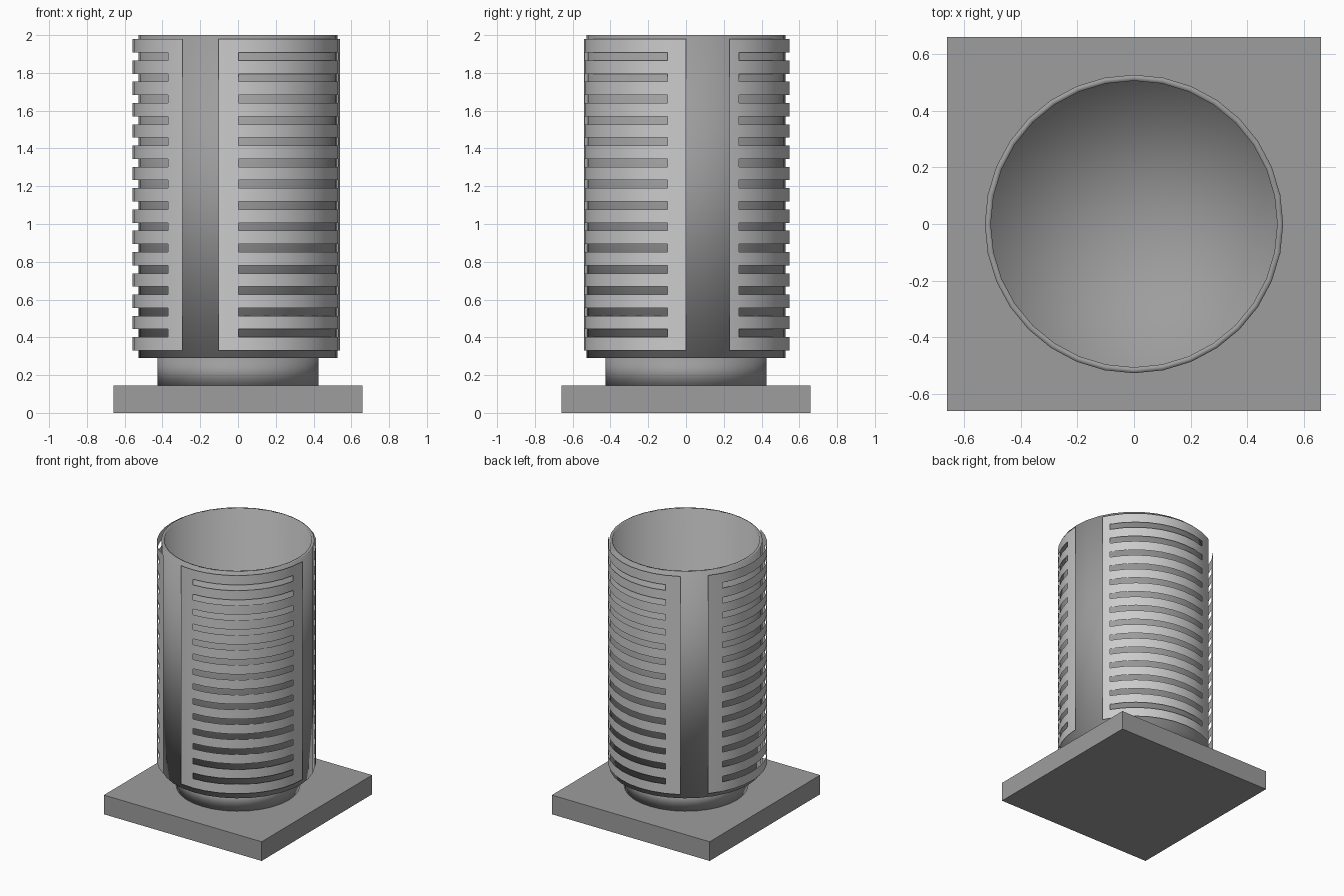
import bpy, bmesh
from math import sin, cos, pi, radians

if "Cube" in bpy.data.objects:
    bpy.data.objects.remove(bpy.data.objects["Cube"])

# Darker grey for the body; the slotted sheets stay default grey
dark = bpy.data.materials.new("dark_grey")
dark.diffuse_color = (0.34, 0.34, 0.34, 1)
dark.use_nodes = True
dark.node_tree.nodes["Principled BSDF"].inputs["Base Color"].default_value = dark.diffuse_color


def finish(name, bm, material=None):
    mesh = bpy.data.meshes.new(name)
    bm.to_mesh(mesh)
    bm.free()
    if material:
        mesh.materials.append(material)
    obj = bpy.data.objects.new(name, mesh)
    bpy.context.collection.objects.link(obj)
    return obj


def lathe(name, profile, sides=32):
    """Revolve (radius, z) points round z, cap both ends, shade fully smooth."""
    bm = bmesh.new()
    rings = [[bm.verts.new((r * cos(2 * pi * i / sides), r * sin(2 * pi * i / sides), z))
              for i in range(sides)] for r, z in profile]
    for a, b in zip(rings, rings[1:]):
        for i in range(sides):
            j = (i + 1) % sides
            bm.faces.new((a[i], a[j], b[j], b[i]))
    caps = [bm.faces.new(rings[0][::-1]), bm.faces.new(rings[-1])]
    bmesh.ops.poke(bm, faces=caps)
    bmesh.ops.recalc_face_normals(bm, faces=bm.faces)
    obj = finish(name, bm, dark)
    obj.data.shade_smooth()
    return obj


def slotted_panel(name, start, slot_start, slot_end, end, centre):
    """Thin curved sheet with a column of horizontal slots; angles in degrees."""
    radius, n_slots, seg = 0.547, 14, 8
    angles = [start] + [slot_start + (slot_end - slot_start) * i / seg
                        for i in range(seg + 1)] + [end]
    heights = [0.33]
    for k in range(n_slots):
        z = 0.422 + k * 0.1127
        heights += [z - 0.021, z + 0.021]
    heights.append(1.98)
    bm = bmesh.new()
    grid = [[bm.verts.new((centre[0] + radius * cos(radians(a)),
                           centre[1] + radius * sin(radians(a)), z))
             for a in angles] for z in heights]
    for r in range(len(heights) - 1):
        for c in range(len(angles) - 1):
            if r % 2 == 1 and 0 < c < len(angles) - 2:
                continue  # slot opening
            bm.faces.new((grid[r][c], grid[r][c + 1], grid[r + 1][c + 1], grid[r + 1][c]))
    obj = finish(name, bm)
    obj.data.shade_smooth()
    return obj


# Square base plate
bm = bmesh.new()
bmesh.ops.create_cube(bm, size=1)
bmesh.ops.scale(bm, vec=(1.32, 1.32, 0.145), verts=bm.verts)
bmesh.ops.translate(bm, vec=(0, 0, 0.0725), verts=bm.verts)
finish("base_plate", bm, dark)

# Short neck between base and drum
lathe("neck", [(0.425, 0.145), (0.425, 0.29)])

# Open-topped drum
lathe("drum", [(0.526, 0.29), (0.526, 2.0), (0.505, 2.0), (0.505, 0.31)])

# Three slotted sheets round the drum
slotted_panel("panel_front_right", -100, -89, -11, -0.5, (-0.008, 0.006))
slotted_panel("panel_back", 25, 31, 109, 120, (-0.012, 0))
slotted_panel("panel_left", 140, 151, 229, 239, (-0.012, 0))
